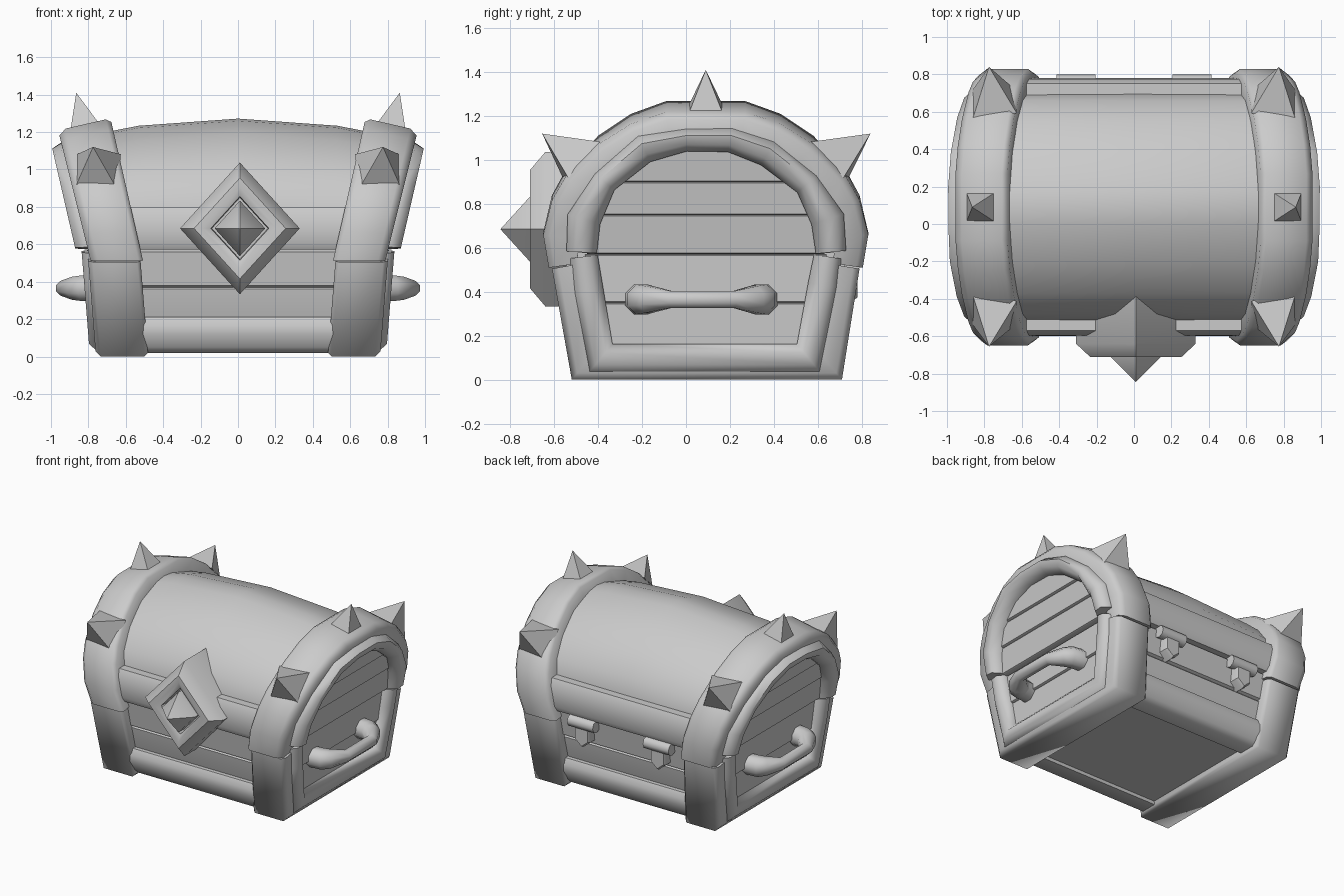
import bpy, bmesh, math
from mathutils import Vector

if "Cube" in bpy.data.objects:
    bpy.data.objects.remove(bpy.data.objects["Cube"])

CY = 0.18  # y + mirrored y (chest body is centred on y = 0.09)


def loft(name, rings, mirror=False, angle=38):
    """Skin a list of equal closed rings and cap both ends."""
    bm = bmesh.new()
    vs = [[bm.verts.new(p) for p in r] for r in rings]
    n = len(rings[0])
    for a, b in zip(vs, vs[1:]):
        for i in range(n):
            j = (i + 1) % n
            bm.faces.new((a[i], a[j], b[j], b[i]))
    bm.faces.new(vs[0])
    bm.faces.new(vs[-1])
    bmesh.ops.remove_doubles(bm, verts=bm.verts, dist=1e-5)
    bmesh.ops.recalc_face_normals(bm, faces=bm.faces)
    me = bpy.data.meshes.new(name)
    bm.to_mesh(me)
    bm.free()
    me.polygons.foreach_set("use_smooth", [True] * len(me.polygons))
    me.set_sharp_from_angle(angle=math.radians(angle))
    ob = bpy.data.objects.new(name, me)
    bpy.context.collection.objects.link(ob)
    if mirror:
        m = ob.modifiers.new("mirror", 'MIRROR')
        m.use_mirror_merge = False
    return ob


def sweep(name, path, section, place, scales=None):
    """Sweep section (outward, across) along a 2D path with mitred corners."""
    pts = [Vector(p) for p in path]
    rings = []
    for i, p in enumerate(pts):
        d0 = (p - pts[i - 1]) if i else (pts[1] - p)
        d1 = (pts[i + 1] - p) if i < len(pts) - 1 else d0
        n0, n1 = (Vector((-d.y, d.x)).normalized() for d in (d0, d1))
        n = (n0 + n1).normalized()
        n /= max(n.dot(n0), 0.5)
        s = scales[i] if scales else 1
        rings.append([place(*(p + n * v * s), w, s) for v, w in section])
    return loft(name, rings, True, 62)


def prism(name, profile, xs, mirror=False, angle=50):
    """Extrude a (y, z) profile through the x stations."""
    return loft(name, [[(x, y, z) for y, z in profile] for x in xs], mirror, angle)


def flip(profile):
    return [(CY - y, z) for y, z in profile]


def spike(name, base, tip, half):
    b, t = Vector(base), Vector(tip)
    q = (t - b).to_track_quat('Z', 'Y')
    cs = [(-1, -1), (1, -1), (1, 1), (-1, 1)]
    return loft(name, [[b + q @ Vector((half * k * x, half * k * y, 0)) + (t - b) * f
                        for x, y in cs] for k, f in ((1, 0), (0, 1))], True, 20)


def octagon(rv, rw, w0):
    return [(rv * math.cos(a), w0 + rw * math.sin(a))
            for a in (math.pi / 8 + k * math.pi / 4 for k in range(8))]


def low(y, z, w, s):   # lower half leans out slightly
    return (w + 0.08 * z, y, z)


def high(y, z, w, s):  # lid half leans out more
    return (w + 0.23 * (z - 0.5), y, z)


def high_tilted(y, z, w, s):  # lid strap: leaning, outer edge dips at the crown
    return (w + 0.23 * (z - 0.5), y, z - 0.3 * (w - 0.53) * (z - 0.5))


# Lower body with floor and recessed planks
half = [(-0.43, 0.05), (-0.49, 0.21), (-0.515, 0.36), (-0.505, 0.37), (-0.525, 0.38), (-0.55, 0.56), (-0.50, 0.59)]
prism("chest_body", half + flip(half)[::-1], (-0.75, 0.75), angle=30)

# Horizontal rails at the base and at the lid edge, front and back
base_rail = [(-0.36, 0.02), (-0.48, 0.02), (-0.51, 0.05), (-0.54, 0.12), (-0.54, 0.17), (-0.52, 0.21), (-0.40, 0.21)]
lid_rail = [(-0.44, 0.572), (-0.58, 0.572), (-0.60, 0.61), (-0.595, 0.75), (-0.57, 0.80), (-0.44, 0.80)]
for nm, prof in (("base_rail", base_rail), ("lid_rail", lid_rail)):
    prism(nm + "_front", prof, (-0.6, 0.6), angle=62)
    prism(nm + "_back", flip(prof), (-0.6, 0.6), angle=62)

# Barrel lid, swelling towards the middle
arc = [(-0.52, 0.575), (-0.52, 0.78), (-0.48, 0.92), (-0.37, 1.06), (-0.20, 1.19), (0.0, 1.26)]
arc = arc + [(0.09, 1.272)] + flip(arc)[::-1]
loft("lid", [[(x, y, 0.58 + (z - 0.58) * k) for y, z in arc] for x, k in
             ((-0.8, 0.87), (-0.53, 0.945), (0, 1), (0.53, 0.945), (0.8, 0.87))])

# Broad straps round both ends of the body and lid
strap_low = [(-0.13, 0.48), (-0.02, 0.48), (0, 0.50), (0, 0.735), (-0.03, 0.76), (-0.13, 0.76)]
sweep("body_strap", [(0.79, 0.505), (0.71, 0), (-0.52, 0), (-0.61, 0.505)], strap_low, low)
strap_high = [(-0.14, 0.505), (-0.02, 0.505), (0, 0.53), (0, 0.745), (-0.03, 0.785), (-0.14, 0.785)]
arch = [(-0.625, 0.51), (-0.65, 0.67), (-0.61, 0.84), (-0.55, 0.95), (-0.40, 1.11), (-0.25, 1.21), (-0.09, 1.268)]
sweep("lid_strap", arch + flip(arch)[::-1], strap_high, high_tilted)

# Thick rolled rims framing the end panels
sweep("body_rim", [(0.645, 0.56), (0.625, 0.43), (0.56, 0.095), (-0.39, 0.095), (-0.445, 0.40), (-0.465, 0.56)],
      octagon(0.072, 0.075, 0.722), low, [0.95, 1.05, 1, 1, 1.05, 0.95])
sweep("lid_rim", [(-0.475, 0.58), (-0.465, 0.73), (-0.37, 0.90), (-0.19, 1.05), (0.0, 1.09), (0.20, 1.09),
                  (0.37, 1.03), (0.55, 0.89), (0.645, 0.73), (0.66, 0.58)],
      octagon(0.068, 0.1, 0.76), high, [1.1, 1.2, 0.9, 1, 0.8, 0.85, 0.95, 0.9, 1.2, 1.1])

# End planks, stacked between the rims
for nm, place, w, rows in (("body_end_plank", low, 0.74, [(0.10, 0.48), (0.35, 0.51), (0.57, 0.55)]),
                           ("lid_end_plank", high, 0.79, [(0.572, 0.54), (0.75, 0.53), (0.90, 0.43), (1.08, 0.20)])):
    for (z0, h0), (z1, h1) in zip(rows, rows[1:]):
        outer = [(h0, z0 + 0.005, w), (h0, z0, w - 0.01), (h1, z1, w - 0.02), (h1, z1 - 0.005, w - 0.012)]
        left = [place(0.09 - h, z, x, 1) for h, z, x in outer]
        right = [place(0.09 + h, z, x, 1) for h, z, x in outer]
        back = [[(0.68, p[0][1], z0), (0.68, p[2][1], z1)] for p in (left, right)]
        loft(nm, [[r[1], r[0], r[3], r[2], b[1], b[0]] for r, b in ((left, back[0]), (right, back[1]))], True)

# Pyramid spikes on the lid straps
spike("top_spike", (0.81, 0.09, 1.19), (0.865, 0.09, 1.41), 0.095)
spike("front_spike", (0.752, -0.465, 0.985), (0.775, -0.655, 1.12), 0.118)
spike("back_spike", (0.752, CY + 0.465, 0.985), (0.775, CY + 0.66, 1.12), 0.118)

# Carrying handles with heavy ends
sweep("end_handle", [(0.74, -0.21), (0.83, -0.20), (0.87, -0.17), (0.935, -0.07), (0.935, 0.22),
                     (0.87, 0.31), (0.83, 0.34), (0.74, 0.35)],
      octagon(0.07, 0.07, 0), lambda x, y, w, s: (x, y, 0.365 + w * s),
      [1.05, 1.05, 0.95, 0.6, 0.6, 0.95, 1.05, 1.05])


# Diamond lock plate and its faceted gem
def diamond(name, steps):
    loft(name, [[(0.01 + rx, y, 0.685), (0.01, y, 0.685 + rx * 1.1), (0.01 - rx, y, 0.685),
                 (0.01, y, 0.685 - rx * 1.1)] for rx, y in steps], angle=48)


diamond("lock_plate", [(0.32, -0.34), (0.32, -0.64), (0.245, -0.71), (0.20, -0.71), (0.155, -0.69), (0.15, -0.64)])
diamond("lock_gem", [(0.135, -0.62), (0.135, -0.71), (0, -0.845)])

# Back hinges: knuckle and pointed strap
knuckle = [(0.755 + 0.045 * math.cos(k * math.pi / 4), 0.535 + 0.045 * math.sin(k * math.pi / 4)) for k in range(8)]
prism("hinge_knuckle", knuckle, (0.205, 0.415), True)
tag = [(0.25, 0.54), (0.25, 0.41), (0.31, 0.36), (0.37, 0.41), (0.37, 0.54)]
loft("hinge_strap", [[(0.31 + (x - 0.31) * k, y, 0.45 + (z - 0.45) * k) for x, z in tag]
                     for y, k in ((0.66, 1), (0.76, 1), (0.78, 0.85))], True)
